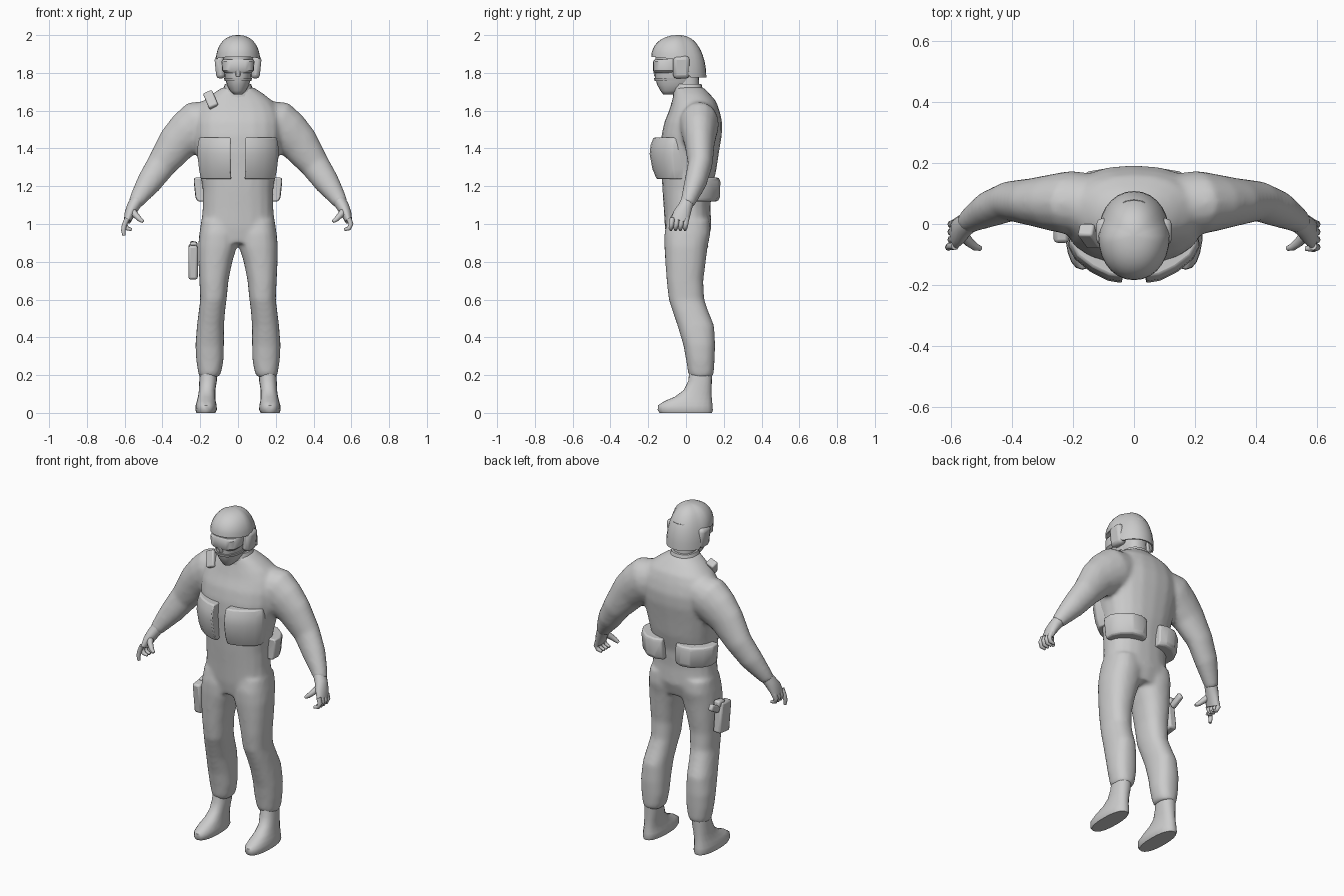
import bpy, bmesh, math
from mathutils import Vector, Matrix

grey = bpy.data.materials.new("plain grey")
grey.diffuse_color = (0.6, 0.6, 0.6, 1)


def finish(name, bm, angle=40, bevel=0):
    """Turn a bmesh into a named, shaded object."""
    bmesh.ops.recalc_face_normals(bm, faces=bm.faces)
    me = bpy.data.meshes.new(name)
    bm.to_mesh(me)
    bm.free()
    ob = bpy.data.objects.new(name, me)
    bpy.context.collection.objects.link(ob)
    me.materials.append(grey)
    if bevel:
        m = ob.modifiers.new("bevel", 'BEVEL')
        m.width, m.segments, m.limit_method = bevel, 2, 'ANGLE'
    bpy.ops.object.select_all(action='DESELECT')
    bpy.context.view_layer.objects.active = ob
    ob.select_set(True)
    bpy.ops.object.shade_smooth_by_angle(angle=math.radians(angle))
    return ob


def skin(bm, rings):
    """Bridge rings of points and cap both ends."""
    vs = [[bm.verts.new(p) for p in r] for r in rings]
    n = len(vs[0])
    for a, b in zip(vs, vs[1:]):
        for i in range(n):
            j = (i + 1) % n
            bm.faces.new((a[i], a[j], b[j], b[i]))
    bm.faces.new(vs[0])
    bm.faces.new(vs[-1])


def oval(n, power):
    for i in range(n):
        t = 2 * math.pi * i / n
        c, s = math.cos(t), math.sin(t)
        yield (math.copysign(abs(c) ** (2 / power), c),
               math.copysign(abs(s) ** (2 / power), s))


def stack(bm, rows, side=1, n=20, power=2.3):
    """Horizontal slices: z, x min, x max, y min, y max."""
    skin(bm, [[(side * ((x0 + x1) / 2 + c * (x1 - x0) / 2),
                (y0 + y1) / 2 + s * (y1 - y0) / 2, z) for c, s in oval(n, power)]
              for z, x0, x1, y0, y1 in rows])


def tube(bm, rows, side=1, n=16):
    """Slices square to a path: x, y, z, radius across, radius along y."""
    pts = [Vector(r[:3]) for r in rows]
    rings = []
    for i, r in enumerate(rows):
        t = (pts[min(i + 1, len(pts) - 1)] - pts[max(i - 1, 0)]).normalized()
        b = Vector((0, 1, 0))
        b = (b - t * b.dot(t)).normalized()
        a = b.cross(t)
        ring = [pts[i] + a * c * r[3] + b * s * r[4] for c, s in oval(n, 2)]
        rings.append([(side * p.x, p.y, p.z) for p in ring])
    skin(bm, rings)


def box(name, loc, size, rot=(0, 0, 0), bevel=0.01):
    bm = bmesh.new()
    bmesh.ops.create_cube(bm, size=1)
    from_rot = Matrix.Rotation(rot[2], 4, 'Z') @ Matrix.Rotation(rot[1], 4, 'Y') @ Matrix.Rotation(rot[0], 4, 'X')
    bm.transform(Matrix.Translation(loc) @ from_rot @ Matrix.Diagonal((*size, 1)))
    return finish(name, bm, 40, bevel)


def pouch(name, outline, rows, side):
    """Footprint stretched outward at each height: z, x scale, y scale."""
    bm = bmesh.new()
    skin(bm, [[(side * x * sx, y * sy, z) for x, y in outline] for z, sx, sy in rows])
    finish(name, bm, 50, 0.007)


# Clothed body: torso, arms and legs fused into one skin
bm = bmesh.new()
stack(bm, [(z, -w, w, a, b) for z, w, a, b in [
    (0.90, .15, -.10, .11), (0.98, .197, -.112, .135), (1.08, .188, -.118, .13),
    (1.18, .187, -.125, .135), (1.28, .20, -.13, .16), (1.38, .222, -.135, .175),
    (1.47, .235, -.13, .19), (1.54, .235, -.115, .192), (1.60, .22, -.09, .178),
    (1.65, .185, -.075, .16), (1.69, .135, -.065, .125), (1.725, .08, -.06, .09)]])
for s in (1, -1):
    tube(bm, [(.10, .06, 1.56, .10, .10), (.21, .07, 1.525, .13, .105), (.26, .07, 1.485, .122, .095),
              (.325, .072, 1.425, .105, .08), (.405, .075, 1.315, .08, .066),
              (.47, .05, 1.22, .068, .06), (.515, .025, 1.155, .052, .048),
              (.548, .005, 1.105, .038, .038)], s)
    stack(bm, [(1.02, .01, .195, -.10, .125), (.95, .002, .205, -.115, .13), (.88, .005, .212, -.115, .115),
               (.80, .03, .21, -.11, .105), (.70, .05, .205, -.103, .092), (.60, .06, .20, -.092, .097),
               (.54, .068, .208, -.072, .118), (.46, .074, .218, -.045, .15), (.36, .074, .226, -.015, .155),
               (.28, .076, .222, 0, .152), (.215, .088, .212, .01, .148), (.19, .10, .205, .018, .142)], s)
body = finish("clothed_body", bm)
m = body.modifiers.new("fuse", 'REMESH')
m.mode, m.voxel_size, m.use_smooth_shade = 'VOXEL', 0.012, True
m = body.modifiers.new("soften", 'SMOOTH')
m.factor, m.iterations = 0.5, 8

for s, tag in ((1, "left"), (-1, "right")):
    # Boots
    bm = bmesh.new()
    stack(bm, [(0, .12, .22, -.14, .138), (.015, .112, .226, -.15, .142), (.04, .113, .224, -.148, .14),
               (.062, .118, .218, -.115, .138), (.085, .12, .212, -.06, .136), (.12, .12, .207, -.012, .135),
               (.17, .112, .205, .012, .137), (.24, .11, .20, .02, .14)], s)
    finish(tag + "_boot", bm, 50)

    # Hands with curled fingers; one index finger hangs straight
    bm = bmesh.new()
    tube(bm, [(.535, .01, 1.125, .035, .036), (.556, -.005, 1.09, .033, .038),
              (.573, -.022, 1.055, .028, .046), (.586, -.034, 1.015, .019, .048)], s)
    for k in range(4):
        y = -.072 + k * .025
        path = [(.586, y, 1.03), (.598, y - .004, 1.0), (.588, y - .008, .977), (.562, y - .008, .97)]
        if k == 0 and s < 0:
            path = [(.586, y, 1.03), (.602, y, .995), (.607, y - .004, .965), (.604, y - .004, .938)]
        tube(bm, [(*p, r, r) for p, r in zip(path, (.014, .013, .012, .008))], s, 8)
    tube(bm, [(.565, -.03, 1.075, .02, .02), (.54, -.06, 1.045, .016, .016),
              (.52, -.075, 1.025, .013, .013), (.502, -.08, 1.012, .008, .008)], s, 8)
    finish(tag + "_hand", bm, 60)

    # Chest pouches
    pouch(tag + "_chest_pouch",
          [(.04, -.03), (.038, -.188), (.085, -.18), (.14, -.152), (.19, -.112), (.212, -.07), (.20, -.01)],
          [(1.237, .93, .83), (1.29, .98, .95), (1.37, 1.02, 1.03), (1.42, 1.01, 1.0), (1.457, .97, .92)], s)

    # Belt pouches wrapping from the side to the back
    pouch(tag + "_belt_pouch",
          [(.045, .09), (.045, .165), (.09, .18), (.15, .17), (.205, .125), (.232, .075), (.23, .02), (.17, .02)],
          [(1.12, .93, .93), (1.14, .97, 1), (1.225, 1.01, 1.01), (1.245, 1, .97)], s)

    # Ear cups
    box(tag + "_ear_cup", (s * .095, -.025, 1.83), (.05, .088, .12), (0, s * .1, 0), .02)

# Neck collar
bm = bmesh.new()
stack(bm, [(1.66, -.10, .10, -.07, .10), (1.71, -.08, .08, -.068, .09), (1.74, -.07, .07, -.065, .082),
           (1.741, -.06, .06, -.055, .07), (1.84, -.06, .06, -.055, .065)])
finish("neck_collar", bm)

# Head, goggles and chin strap
bm = bmesh.new()
stack(bm, [(1.685, -.022, .022, -.12, -.06), (1.705, -.042, .042, -.135, 0), (1.735, -.058, .058, -.152, .04),
           (1.775, -.07, .07, -.164, .06), (1.82, -.076, .076, -.162, .075), (1.92, -.08, .08, -.16, .08)])
finish("head", bm, 60)
bm = bmesh.new()
stack(bm, [(1.80, -.07, .07, -.166, -.04), (1.812, -.084, .084, -.174, -.03),
           (1.86, -.087, .087, -.174, -.03), (1.872, -.08, .08, -.166, -.03)], power=3)
finish("goggles", bm, 35)
bm = bmesh.new()
stack(bm, [(1.757, -.07, .07, -.166, .03), (1.773, -.075, .075, -.170, .03)])
finish("chin_strap", bm, 35)

# Nose bridge under the goggles
box("nose_cover", (0, -.162, 1.80), (.024, .018, .04), (.2, 0, 0), .006)


# Helmet: dome whose rim drops behind the ears
def rim(y):
    t = min(1, max(0, (y + .05) / .075))
    return 1.885 - .10 * t * t * (3 - 2 * t) - .01 * min(1, max(0, (y + .18) / .1))


bm = bmesh.new()
rings = []
for k in range(9):
    a = math.radians(k * 10.9)
    r, h = max(.02, math.cos(a)) ** .85, math.sin(a)
    ring = []
    for c, s in oval(28, 2.1):
        base = rim(-.038 + .145 * s)
        ring.append((.117 * c * r, -.038 + .146 * s * r, base + (2.0 - base) * h))
    rings.append(ring)
inner = [(x * .93, -.038 + (y + .038) * .93, z + .002) for x, y, z in rings[0]]
skin(bm, [[(x * .7, y * .7, 1.92) for x, y, z in inner], inner] + rings)
finish("helmet", bm, 50)

# Thigh holster with pistol grip
box("holster", (-.238, -.005, .80), (.05, .095, .18), (.12, 0, 0), .012)
box("holster_flap", (-.235, .02, .885), (.04, .06, .04), (.12, 0, 0), .01)
box("pistol_grip", (-.24, .075, .875), (.028, .085, .04), (.5, 0, 0), .01)

# Shoulder radio
box("shoulder_radio", (-.143, -.04, 1.655), (.052, .045, .095), (-.5, -.4, 0), .008)
